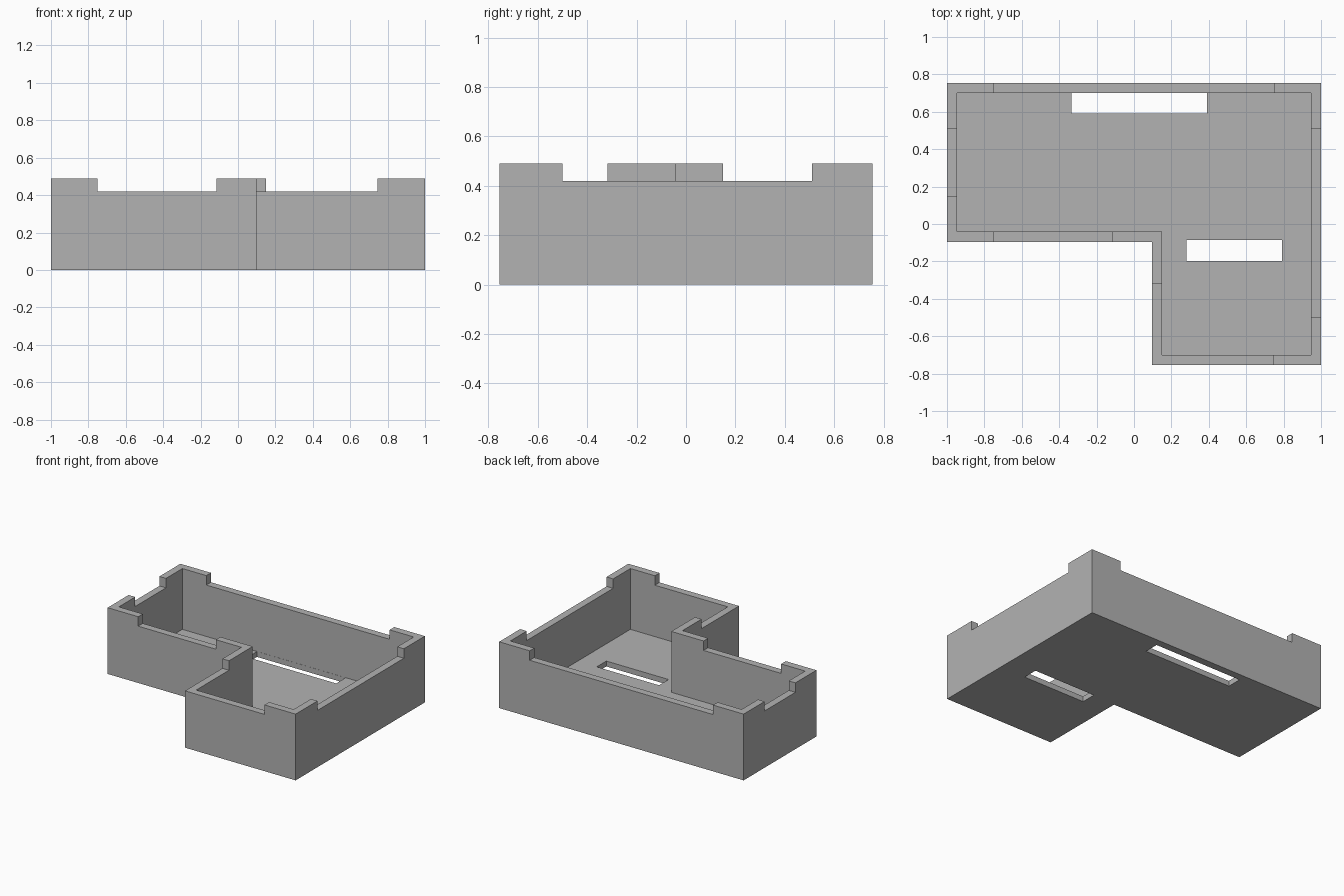
import bpy
import bmesh

cube = bpy.data.objects.get("Cube")
if cube:
    bpy.data.objects.remove(cube, do_unlink=True)

WALL, FLOOR, RIM, TOP = 0.054, 0.04, 0.42, 0.49

grey = bpy.data.materials.new("plain_grey")
grey.use_nodes = True
grey.diffuse_color = (0.45, 0.45, 0.45, 1)
grey.node_tree.nodes["Principled BSDF"].inputs["Base Color"].default_value = (0.45, 0.45, 0.45, 1)


def prism(name, outline, z0, z1):
    """Extrude a counter-clockwise outline from z0 up to z1."""
    bm = bmesh.new()
    face = bm.faces.new([bm.verts.new((x, y, z0)) for x, y in outline])
    top = bmesh.ops.extrude_face_region(bm, geom=[face])["geom"]
    for v in top:
        if isinstance(v, bmesh.types.BMVert):
            v.co.z = z1
    bmesh.ops.recalc_face_normals(bm, faces=bm.faces)
    mesh = bpy.data.meshes.new(name)
    bm.to_mesh(mesh)
    bm.free()
    mesh.materials.append(grey)
    obj = bpy.data.objects.new(name, mesh)
    bpy.context.collection.objects.link(obj)
    return obj


def box(name, x0, x1, y0, y1, z0, z1):
    return prism(name, [(x0, y0), (x1, y0), (x1, y1), (x0, y1)], z0, z1)


def l_shape(inset):
    """L outline, moved inward by inset."""
    right, back, step_x, step_y = 1 - inset, 0.755 - inset, 0.095 + inset, -0.095 + inset
    return [(-right, step_y), (step_x, step_y), (step_x, -back),
            (right, -back), (right, back), (-right, back)]


def cut(target, cutter):
    cutter.hide_render = True
    mod = target.modifiers.new("cut", "BOOLEAN")
    mod.operation = "DIFFERENCE"
    mod.solver = "EXACT"
    mod.object = cutter
    bpy.context.view_layer.objects.active = target
    bpy.ops.object.modifier_apply(modifier=mod.name)
    bpy.data.objects.remove(cutter, do_unlink=True)


# Hollow L-shaped tray
tray = prism("tray", l_shape(0), 0, TOP)
cut(tray, prism("cavity", l_shape(WALL), FLOOR, 1))

# Lowered rim stretches between the raised corners
for x0, x1, y0, y1 in [
    (-0.75, 0.75, 0.65, 0.8),      # back
    (-1.1, -0.9, 0.15, 0.51),      # right side
    (-0.75, -0.115, -0.15, 0),     # inner front
    (0.9, 1.1, -0.5, 0.51),        # left side
    (0.05, 0.745, -0.8, -0.65),    # front
    (0.05, 0.2, -0.8, -0.318),     # inner side
]:
    cut(tray, box("rim_notch", x0, x1, y0, y1, RIM, 1))

# Floor slots
cut(tray, box("back_slot", -0.335, 0.39, 0.59, 0.7, -0.1, 0.1))
cut(tray, box("front_slot", 0.28, 0.79, -0.197, -0.085, -0.1, 0.1))
